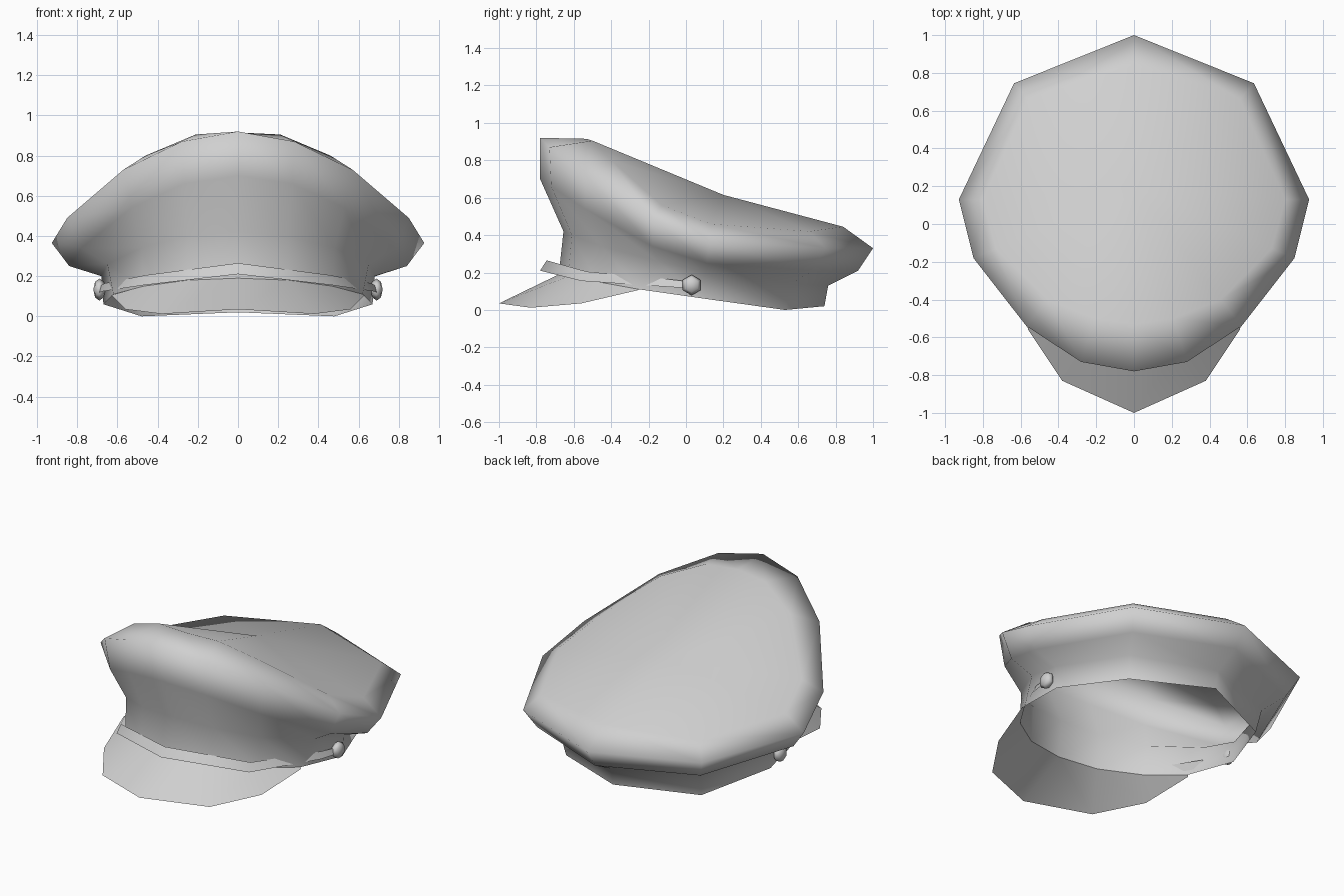
import bpy, bmesh, math
from mathutils import Matrix

cube = bpy.data.objects.get("Cube")
if cube:
    bpy.data.objects.remove(cube, do_unlink=True)

grey = bpy.data.materials.new("light_grey")
grey.use_nodes = True
COLOUR = (0.63, 0.63, 0.63, 1)
grey.diffuse_color = COLOUR
grey.node_tree.nodes["Principled BSDF"].inputs["Base Color"].default_value = COLOUR


def finish(name, bm):
    mesh = bpy.data.meshes.new(name)
    bm.to_mesh(mesh)
    bm.free()
    mesh.materials.append(grey)
    for poly in mesh.polygons:
        poly.use_smooth = True
    ob = bpy.data.objects.new(name, mesh)
    bpy.context.collection.objects.link(ob)
    return ob


def mirrored(half):
    """Half outline with both ends on x = 0, closed into a full ring."""
    return half + [(-x, y, z) for x, y, z in half[-2:0:-1]]


def both_sides(half):
    """Half path starting on x = 0, extended to the other side."""
    return [(-x, y, z) for x, y, z in half[:0:-1]] + half


def loft(bm, rows, closed):
    rings = [[bm.verts.new(p) for p in row] for row in rows]
    for a, b in zip(rings, rings[1:]):
        n = len(a)
        for i in range(n if closed else n - 1):
            j = (i + 1) % n
            bm.faces.new((a[i], a[j], b[j], b[i]))
    return rings


# Half outlines of the cap, from back to front
band_bottom = [(0, .74, .02), (.48, .53, 0), (.67, .1, .06), (.62, -.25, .11),
               (.47, -.47, .15), (.25, -.63, .18), (0, -.68, .19)]
band_top = [(0, .76, .13), (.5, .56, .14), (.68, .1, .2), (.65, -.15, .26),
            (.48, -.45, .34), (.25, -.61, .4), (0, -.655, .42)]
crown_under = [(0, .92, .21), (.58, .68, .21), (.84, .11, .25), (.78, -.18, .34),
               (.53, -.54, .54), (.27, -.72, .66), (0, -.78, .7)]
crown_rim = [(0, 1, .33), (.635, .745, .33), (.927, .13, .365), (.85, -.18, .49),
             (.57, -.54, .73), (.28, -.73, .87), (0, -.78, .92)]
crown_top = [(0, .84, .445), (.56, .66, .42), (.8, .13, .46), (.73, -.13, .56),
             (.46, -.4, .8), (.21, -.5, .905), (0, -.53, .915)]

# Cap body: band, flared crown and sloping top
bm = bmesh.new()
rings = loft(bm, [mirrored(r) for r in
                  (band_bottom, band_top, crown_under, crown_rim, crown_top)], True)
peak = bm.verts.new((0, .2, .615))
top = rings[-1]
for i, v in enumerate(top):
    bm.faces.new((v, top[(i + 1) % len(top)], peak))
bmesh.ops.recalc_face_normals(bm, faces=bm.faces)
finish("cap_body", bm)

# Visor: from the front of the band down to its outer edge
bm = bmesh.new()
inner = both_sides(band_bottom[:2:-1])
outer = both_sides([(0, -1, .035), (.38, -.83, .012), (.56, -.56, .035), (.63, -.26, .105)])
loft(bm, [outer, inner], False)
bm.normal_update()
if sum(f.normal.z for f in bm.faces) < 0:
    bmesh.ops.reverse_faces(bm, faces=bm.faces)
finish("visor", bm)

# Chin strap: a thin ribbon standing in front of the band
bm = bmesh.new()
low = [(0, -.78, .21), (.47, -.56, .155), (.67, -.12, .125), (.7, .03, .115)]
high = [(0, -.745, .265), (.46, -.53, .205), (.66, -.1, .165), (.69, .03, .15)]
loft(bm, [both_sides(low), both_sides(high)], False)
finish("chin_strap", bm)

# Side buttons holding the strap
for name, side in (("left_button", 1), ("right_button", -1)):
    bm = bmesh.new()
    bmesh.ops.create_uvsphere(
        bm, u_segments=6, v_segments=4, radius=.055,
        matrix=Matrix.Translation((side * .69, .03, .133))
        @ Matrix.Diagonal((.55, 1, 1, 1)) @ Matrix.Rotation(math.pi / 2, 4, "Y")
        @ Matrix.Rotation(math.pi / 6, 4, "Z"))
    finish(name, bm)
